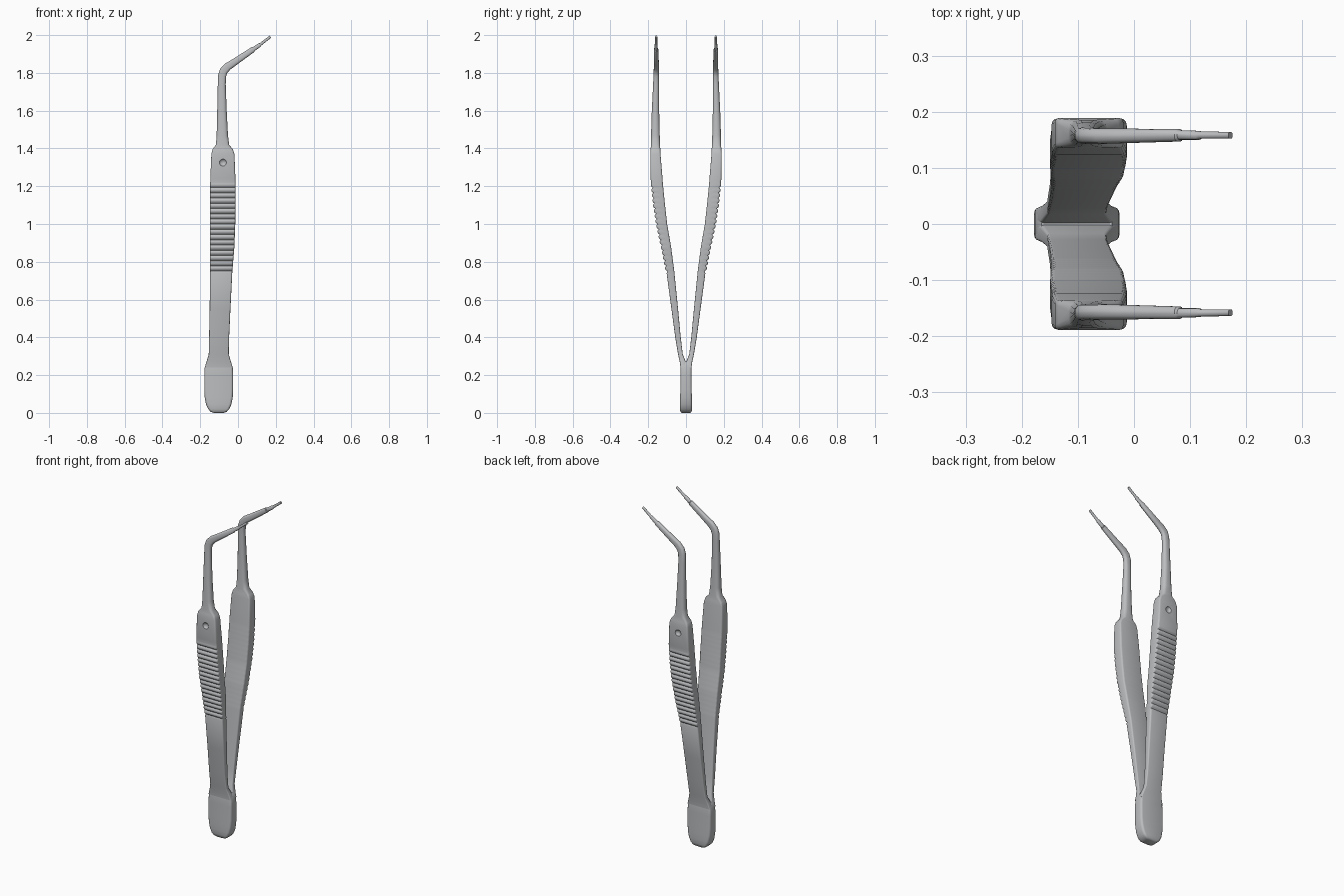
import bpy, bmesh, math

cube = bpy.data.objects.get("Cube")
if cube:
    bpy.data.objects.remove(cube, do_unlink=True)

steel = bpy.data.materials.new("brushed_steel")
steel.use_nodes = True
GREY = (0.5, 0.51, 0.52, 1)
steel.diffuse_color = GREY
steel.node_tree.nodes["Principled BSDF"].inputs["Base Color"].default_value = GREY


def ring(x, z, tilt, width, y_in, y_out, soft):
    """Rounded rectangle across the path, tilted towards +x."""
    a = math.radians(tilt)
    hw, hy, yc = width / 2, (y_out - y_in) / 2, (y_in + y_out) / 2
    r = soft * min(hw, hy)
    pts = []
    for corner, (sx, sy) in enumerate([(1, 1), (-1, 1), (-1, -1), (1, -1)]):
        for step in range(4):
            t = math.radians(90 * corner + 30 * step)
            u = sx * (hw - r) + r * math.cos(t)
            v = sy * (hy - r) + r * math.sin(t)
            pts.append((x + u * math.cos(a), yc + v, z - u * math.sin(a)))
    return pts


def loft(name, stations, side=1):
    """Skin a closed solid through the rings; side=-1 mirrors it in y."""
    bm = bmesh.new()
    loops = [[bm.verts.new((x, y * side, z)) for x, y, z in ring(*s)] for s in stations]
    for lo, hi in zip(loops, loops[1:]):
        n = len(lo)
        for i in range(n):
            j = (i + 1) % n
            bm.faces.new((lo[i], lo[j], hi[j], hi[i]))
    bm.faces.new(loops[0])
    bm.faces.new(loops[-1])
    bmesh.ops.recalc_face_normals(bm, faces=bm.faces)
    mesh = bpy.data.meshes.new(name)
    bm.to_mesh(mesh)
    bm.free()
    mesh.materials.append(steel)
    obj = bpy.data.objects.new(name, mesh)
    bpy.context.collection.objects.link(obj)
    bpy.ops.object.select_all(action='DESELECT')
    obj.select_set(True)
    bpy.context.view_layer.objects.active = obj
    bpy.ops.object.shade_smooth_by_angle(angle=math.radians(38))
    return obj


def blend(p, q, t):
    return tuple(a + (b - a) * t for a, b in zip(p, q))


# Blade: centre x, z, tilt, width, inner y, outer y, corner softness
blade = [
    (-.102, .24, 0, .148, .001, .029, .4),
    (-.102, .27, 0, .13, .001, .033, .4),
    (-.102, .31, 0, .106, .017, .042, .4),
    (-.1, .4, 0, .106, .028, .057, .4),
    (-.095, .55, 0, .11, .042, .077, .4),
    (-.089, .75, 0, .118, .062, .104, .4),
    (-.084, .88, 0, .13, .079, .131, .35),
    (-.082, 1, 0, .135, .1, .156, .3),
    (-.08, 1.11, 0, .135, .112, .173, .3),
    (-.08, 1.22, 0, .134, .123, .184, .3),
]
# Shoulder, narrow neck, bend and stepped tip
neck = [
    (-.08, 1.24, 0, .133, .124, .188, .3),
    (-.08, 1.37, 0, .122, .135, .189, .3),
    (-.081, 1.395, 0, .108, .136, .187, .4),
    (-.082, 1.42, 0, .07, .137, .186, .7),
    (-.083, 1.47, 0, .06, .139, .185, .8),
    (-.085, 1.6, 0, .05, .142, .181, .9),
    (-.086, 1.74, 0, .042, .143, .174, .9),
    (-.084, 1.785, 10, .043, .143, .172, .9),
    (-.076, 1.81, 28, .044, .143, .171, .9),
    (-.055, 1.833, 48, .042, .143, .17, .9),
    (-.02, 1.856, 56, .037, .144, .17, .9),
    (.08, 1.924, 56, .029, .147, .169, .9),
    (.083, 1.926, 56, .022, .15, .167, .9),
    (.115, 1.948, 56, .021, .15, .166, .9),
    (.119, 1.951, 56, .015, .152, .165, .9),
    (.172, 1.992, 56, .014, .152, .164, .9),
]


def blade_at(z):
    for p, q in zip(blade, blade[1:]):
        if z <= q[1] + 1e-6:
            return blend(p, q, (z - p[1]) / (q[1] - p[1]))


# Grip ridges: rounded crests parted by narrow grooves on the outer face
LOW, HIGH, RIDGES, DEPTH = .75, 1.22, 17, .009
grip = []
pitch = (HIGH - LOW) / RIDGES
for i in range(RIDGES):
    for part, height in ((0, -.6), (.25, .2), (.5, .4), (.75, .2)):
        x, z, tilt, w, y_in, y_out, soft = blade_at(LOW + (i + part) * pitch)
        grip.append((x, z, tilt, w, y_in, y_out + height * DEPTH, soft))

lower = [s for s in blade if s[1] < LOW - .01]
path = lower + [blade_at(LOW - .01)] + grip + [blade[-1]] + neck

# Two mirrored arms, each with a shallow round dimple above the grip
for name, side in (("front", -1), ("back", 1)):
    arm = loft(name + "_arm", path, side)
    bpy.ops.mesh.primitive_uv_sphere_add(segments=20, ring_count=12, radius=.022,
                                         location=(-.08, side * .2, 1.325))
    cutter = bpy.context.object
    cutter.name = name + "_dimple_cutter"
    cutter.data.materials.append(steel)
    cutter.hide_render = True
    cutter.hide_set(True)
    cutter.display_type = 'WIRE'
    cut = arm.modifiers.new("dimple", 'BOOLEAN')
    cut.operation = 'DIFFERENCE'
    cut.object = cutter

# Rounded paddle joining both arms at the bottom: height, width, half depth
paddle = [
    (0, .05, .024), (.006, .085, .03), (.02, .112, .032), (.045, .134, .032),
    (.08, .148, .031), (.12, .153, .03), (.2, .153, .029), (.24, .149, .029),
    (.262, .134, .027), (.272, .125, .012),
]
loft("paddle", [(-.102, z, 0, w, -d, d, .4) for z, w, d in paddle])
